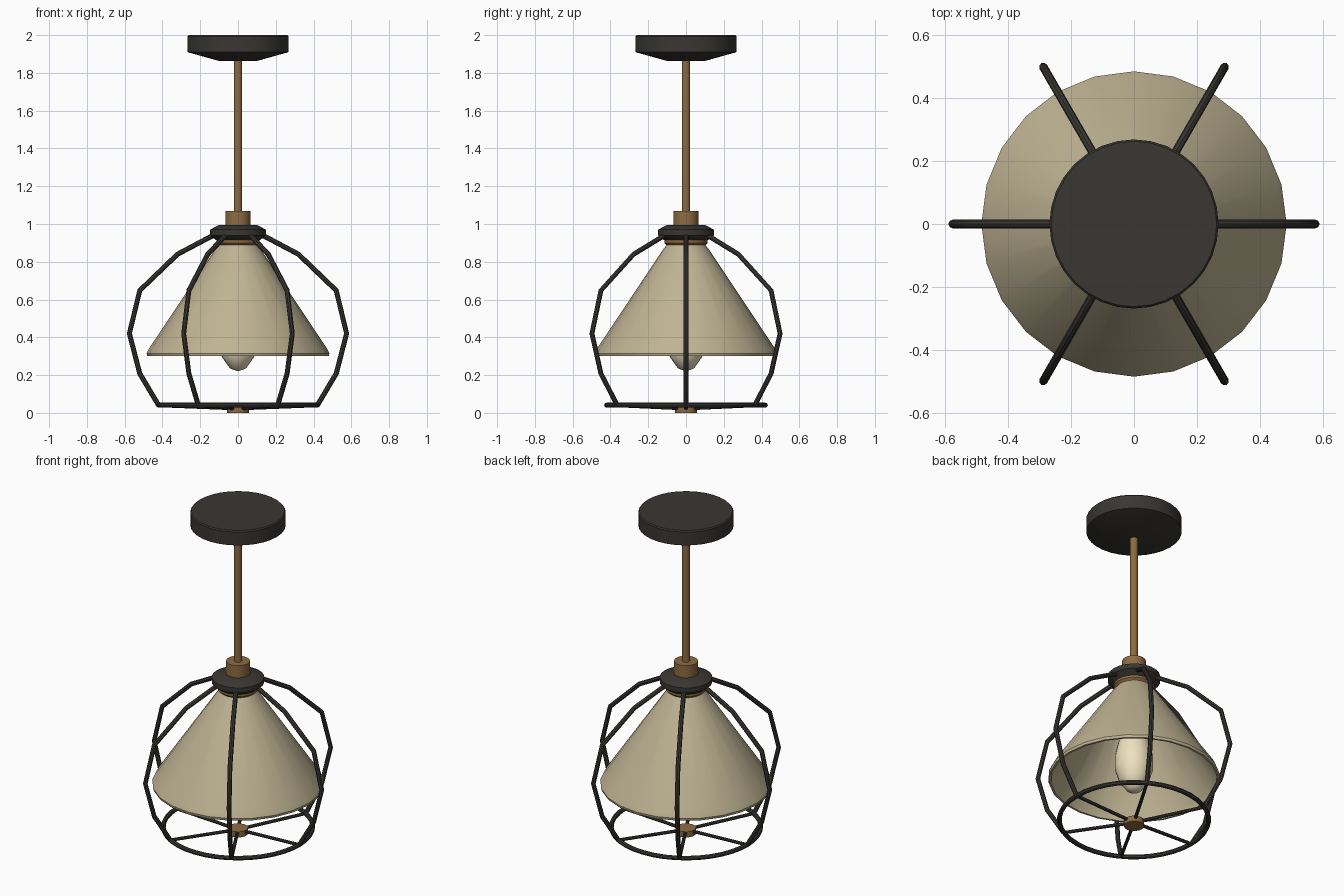
import bpy, bmesh
from math import cos, sin, pi, radians
from mathutils import Matrix

if "Cube" in bpy.data.objects:
    bpy.data.objects.remove(bpy.data.objects["Cube"])


def material(name, rgb):
    m = bpy.data.materials.new(name)
    m.diffuse_color = (*rgb, 1)
    m.use_nodes = True
    m.node_tree.nodes["Principled BSDF"].inputs["Base Color"].default_value = m.diffuse_color
    return m


DARK = material("dark_metal", (0.04, 0.038, 0.032))
BRASS = material("brass", (0.27, 0.15, 0.055))
CREAM = material("cream_enamel", (0.52, 0.45, 0.29))
GLASS = material("warm_glass", (0.85, 0.75, 0.52))


def smooth(ob, angle=35):
    bpy.ops.object.select_all(action='DESELECT')
    ob.select_set(True)
    bpy.context.view_layer.objects.active = ob
    bpy.ops.object.shade_smooth_by_angle(angle=radians(angle))


def lathe(name, profile, mat, sides=24, closed=False):
    """Spin a (radius, z) profile around the z axis."""
    bm = bmesh.new()
    vs = [bm.verts.new((r, 0, z)) for r, z in profile]
    edges = [bm.edges.new(p) for p in zip(vs, vs[1:])]
    if closed:
        edges.append(bm.edges.new((vs[-1], vs[0])))
    bmesh.ops.spin(bm, geom=vs + edges, cent=(0, 0, 0), axis=(0, 0, 1),
                   angle=2 * pi, steps=sides)
    bmesh.ops.remove_doubles(bm, verts=bm.verts, dist=1e-5)
    bmesh.ops.recalc_face_normals(bm, faces=bm.faces)
    me = bpy.data.meshes.new(name)
    bm.to_mesh(me)
    bm.free()
    me.materials.append(mat)
    ob = bpy.data.objects.new(name, me)
    bpy.context.collection.objects.link(ob)
    smooth(ob)
    return ob


def wire(name, points, radius, cyclic=False):
    """Round bar along a polyline."""
    cu = bpy.data.curves.new(name, 'CURVE')
    cu.dimensions = '3D'
    cu.bevel_depth = radius
    cu.bevel_resolution = 2
    cu.use_fill_caps = True
    sp = cu.splines.new('POLY')
    sp.points.add(len(points) - 1)
    for p, co in zip(sp.points, points):
        p.co = (*co, 1)
    sp.use_cyclic_u = cyclic
    cu.materials.append(DARK)
    ob = bpy.data.objects.new(name, cu)
    bpy.context.collection.objects.link(ob)
    bpy.ops.object.select_all(action='DESELECT')
    ob.select_set(True)
    bpy.context.view_layer.objects.active = ob
    bpy.ops.object.convert(target='MESH')
    ob = bpy.context.object
    smooth(ob)
    return ob


# ceiling canopy, hanging rod and socket cap
lathe("ceiling_canopy", [(0, 2.0), (0.262, 2.0), (0.268, 1.993), (0.268, 1.91),
                         (0.10, 1.863), (0, 1.863)], DARK, 32)
lathe("hanging_rod", [(0, 1.88), (0.022, 1.88), (0.022, 1.05), (0, 1.05)], BRASS, 16)
lathe("socket_cap", [(0, 1.07), (0.067, 1.07), (0.067, 0.96), (0, 0.96)], BRASS)

# collar with brass ring beneath
lathe("cage_collar", [(0, 0.995), (0.10, 0.995), (0.148, 0.97), (0.148, 0.94),
                      (0.115, 0.914), (0, 0.914)], DARK)
lathe("shade_ring", [(0, 0.925), (0.115, 0.925), (0.115, 0.90), (0.10, 0.884),
                     (0, 0.884)], BRASS)

# hollow conical shade with rolled lip
lathe("shade", [(0.09, 0.905), (0.125, 0.86), (0.472, 0.34), (0.484, 0.315),
                (0.480, 0.30), (0.468, 0.30), (0.460, 0.335), (0.112, 0.855),
                (0.078, 0.895)], CREAM, 24, closed=True)

# bulb and its holder
lathe("bulb_holder", [(0, 0.90), (0.06, 0.90), (0.06, 0.64), (0, 0.64)], BRASS)
lathe("bulb", [(0, 0.22), (0.042, 0.235), (0.085, 0.295), (0.108, 0.37), (0.108, 0.45),
               (0.088, 0.54), (0.058, 0.62), (0.05, 0.67), (0, 0.67)], GLASS, 20)

# cage ribs and floor spokes
rib = [(0.10, 0.95), (0.15, 0.93), (0.32, 0.84), (0.52, 0.648), (0.575, 0.42),
       (0.52, 0.208), (0.42, 0.04)]
for i in range(6):
    c, s = cos(i * pi / 3), sin(i * pi / 3)
    wire(f"cage_rib_{i + 1}", [(r * c, r * s, z) for r, z in rib], 0.0135)
    wire(f"floor_spoke_{i + 1}", [(r * c, r * s, z) for r, z in
                                  ((0.02, 0.024), (0.42, 0.04))], 0.010)

# bottom ring and hub
wire("bottom_ring", [(0.42 * cos(a * pi / 20), 0.42 * sin(a * pi / 20), 0.041)
                     for a in range(40)], 0.0135, cyclic=True)
lathe("bottom_hub", [(0, 0.035), (0.057, 0.035), (0.057, 0.0), (0, 0.0)], BRASS, 16)
